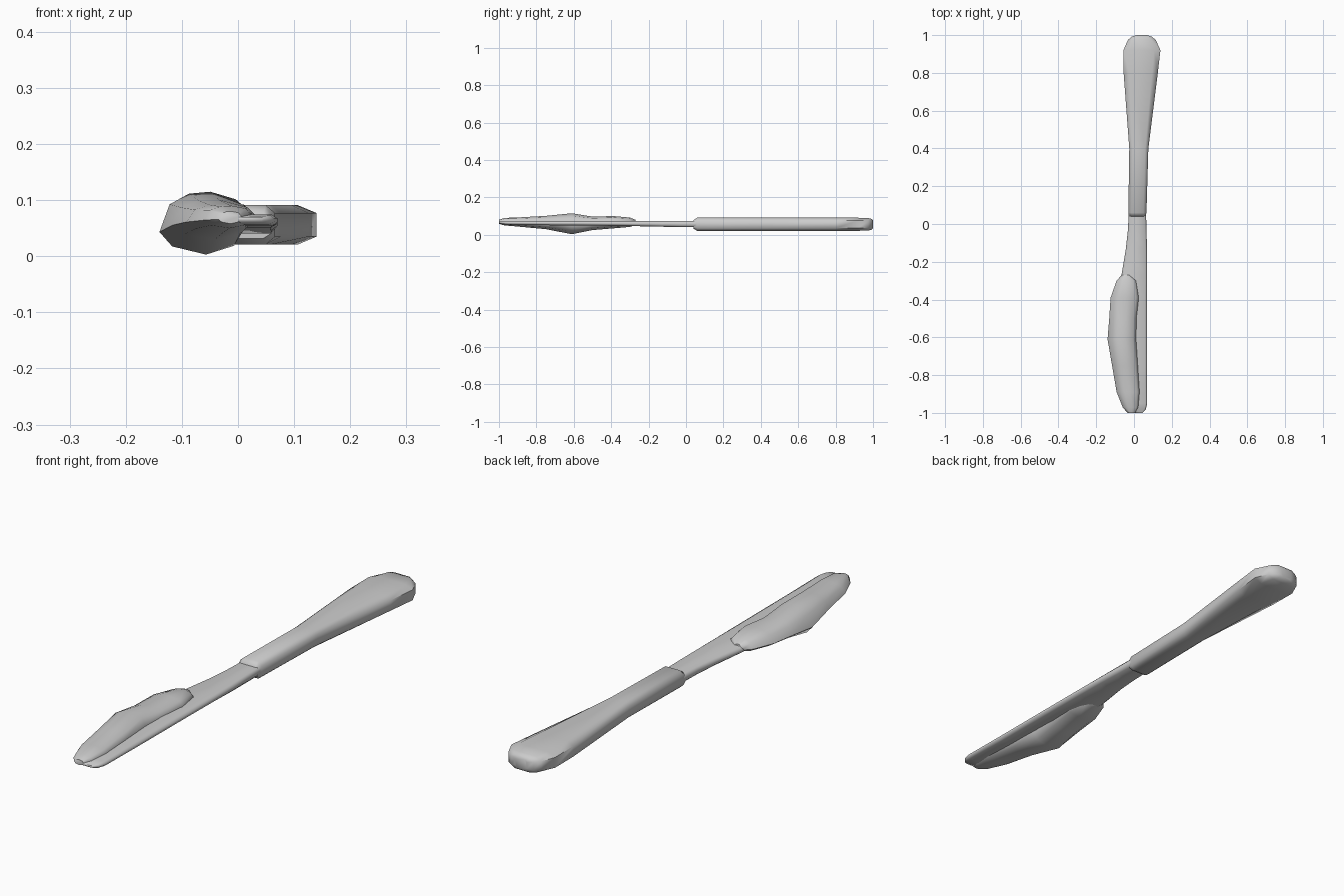
import bpy, bmesh, math


def loft(name, shape, stations, angle=60):
    """Skin a unit section through stations (y, x_left, x_right, z_bottom, z_top)."""
    bm = bmesh.new()
    rings = []
    for y, x0, x1, z0, z1 in stations:
        rings.append([bm.verts.new((x0 + (x1 - x0) * u, y, z0 + (z1 - z0) * v))
                      for u, v in shape])
    n = len(shape)
    for a, b in zip(rings, rings[1:]):
        for i in range(n):
            j = (i + 1) % n
            bm.faces.new((a[i], a[j], b[j], b[i]))
    bm.faces.new(rings[0])
    bm.faces.new(rings[-1])
    bmesh.ops.recalc_face_normals(bm, faces=bm.faces)
    me = bpy.data.meshes.new(name)
    bm.to_mesh(me)
    bm.free()
    ob = bpy.data.objects.new(name, me)
    bpy.context.collection.objects.link(ob)
    bpy.ops.object.select_all(action='DESELECT')
    ob.select_set(True)
    bpy.context.view_layer.objects.active = ob
    bpy.ops.object.shade_smooth_by_angle(angle=math.radians(angle))
    return ob


# Handle: chamfered bar flaring to a rounded butt
octagon = [(0.17, 0), (0.83, 0), (1, 0.2), (1, 0.8),
           (0.83, 1), (0.17, 1), (0, 0.8), (0, 0.2)]
loft("handle", octagon, [
    (0.04, -0.025, 0.06, 0.032, 0.078),
    (0.06, -0.03, 0.066, 0.021, 0.091),
    (0.40, -0.025, 0.076, 0.021, 0.091),
    (0.80, -0.055, 0.126, 0.021, 0.091),
    (0.92, -0.056, 0.14, 0.021, 0.091),
    (0.975, -0.032, 0.115, 0.023, 0.089),
    (0.993, -0.01, 0.092, 0.027, 0.085),
    (1.0, 0.015, 0.068, 0.035, 0.077)])

# Blade: thin strip with a straight back, widening to the left
strip = [(0.08, 0), (0.92, 0), (1, 0.3), (1, 0.7),
         (0.92, 1), (0.08, 1), (0, 0.7), (0, 0.3)]
loft("blade", strip, [
    (-1.0, 0.0, 0.045, 0.062, 0.07),
    (-0.98, -0.03, 0.063, 0.057, 0.073),
    (-0.95, -0.045, 0.07, 0.054, 0.074),
    (-0.75, -0.08, 0.07, 0.051, 0.073),
    (-0.40, -0.085, 0.07, 0.048, 0.073),
    (-0.27, -0.066, 0.07, 0.046, 0.073),
    (-0.13, -0.043, 0.069, 0.043, 0.073),
    (-0.03, -0.032, 0.066, 0.041, 0.074),
    (0.06, -0.028, 0.064, 0.04, 0.074)])

# Spread: soft lump wrapped round the cutting edge
lump = [(0.55, 0), (0.88, 0.14), (1, 0.4), (1, 0.65), (0.9, 0.88),
        (0.6, 1), (0.35, 0.97), (0.12, 0.8), (0, 0.36), (0.15, 0.13)]
loft("spread", lump, [
    (-1.0, -0.035, 0.005, 0.058, 0.08),
    (-0.97, -0.06, 0.022, 0.05, 0.09),
    (-0.89, -0.092, 0.029, 0.043, 0.093),
    (-0.75, -0.116, 0.02, 0.03, 0.101),
    (-0.61, -0.14, 0.011, 0.003, 0.115),
    (-0.50, -0.131, 0.013, 0.025, 0.097),
    (-0.39, -0.124, 0.025, 0.034, 0.1),
    (-0.30, -0.092, 0.01, 0.042, 0.092),
    (-0.27, -0.065, -0.025, 0.052, 0.08)])
